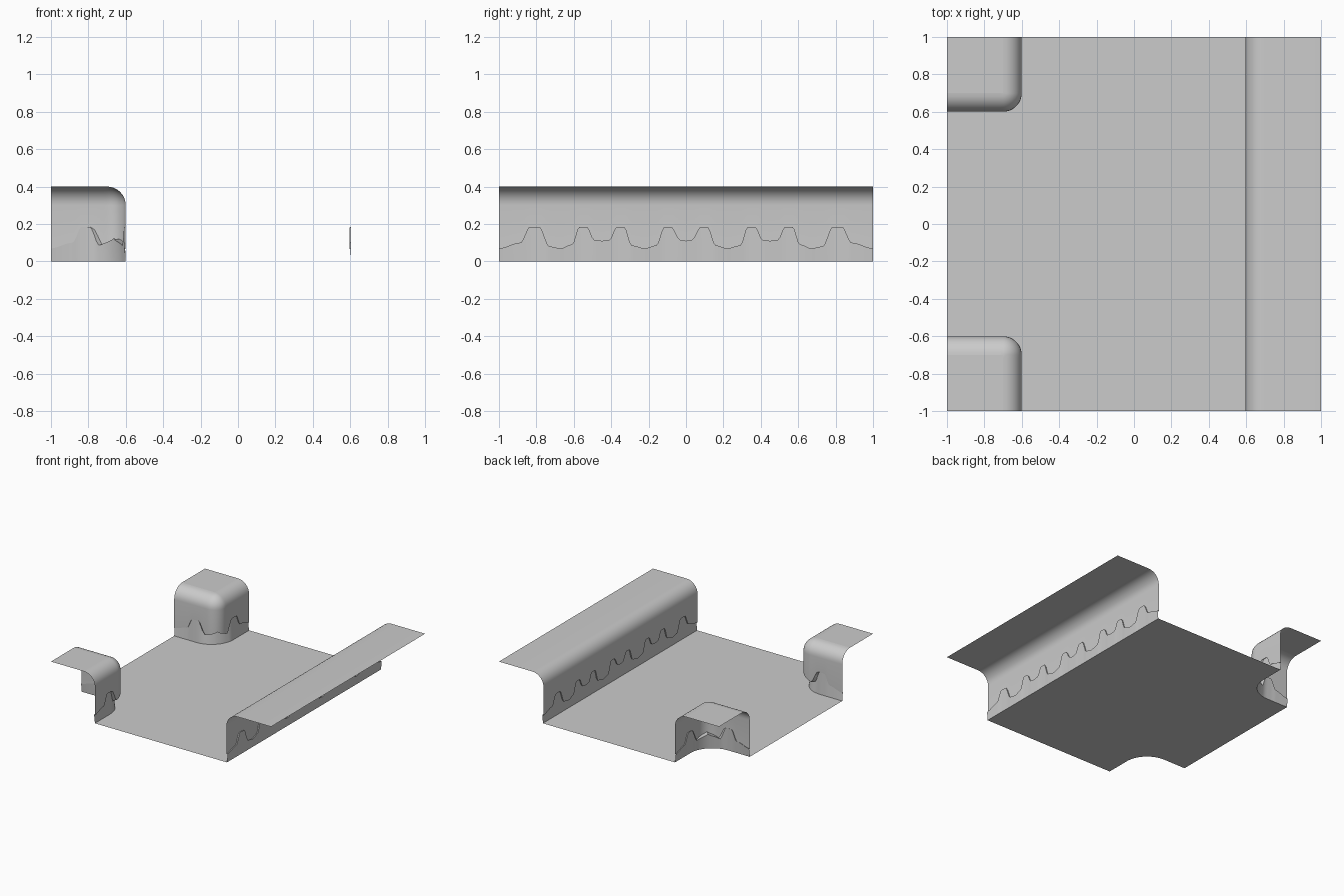
import bpy, bmesh, math

if "Cube" in bpy.data.objects:
    bpy.data.objects.remove(bpy.data.objects["Cube"])

# Wavy trim line: (distance from centre, height)
KEYS = [(0, .11), (.03, .115), (.08, .185), (.115, .185), (.16, .085), (.22, .07),
        (.29, .085), (.33, .185), (.37, .185), (.41, .115), (.45, .11), (.49, .115),
        (.53, .185), (.57, .185), (.61, .09), (.67, .07), (.73, .08), (.785, .185),
        (.835, .185), (.885, .1), (1.0, .07)]


def wave(c):
    c = min(abs(c), 1)
    for (a, za), (b, zb) in zip(KEYS, KEYS[1:]):
        if c <= b:
            t = (c - a) / (b - a)
            return za + (zb - za) * t * t * (3 - 2 * t)
    return KEYS[-1][1]


def make_object(name, bm, smooth=True):
    me = bpy.data.meshes.new(name)
    bm.to_mesh(me)
    bm.free()
    ob = bpy.data.objects.new(name, me)
    bpy.context.collection.objects.link(ob)
    bpy.ops.object.select_all(action='DESELECT')
    ob.select_set(True)
    bpy.context.view_layer.objects.active = ob
    if smooth:
        bpy.ops.object.shade_smooth_by_angle(angle=math.radians(35))
    return ob


def skin(bm, rows):
    """Bridge rows of points, bottom to top, facing the open floor."""
    grid = [[bm.verts.new(p) for p in row] for row in rows]
    for lo, hi in zip(grid, grid[1:]):
        for i in range(len(lo) - 1):
            bm.faces.new((lo[i], hi[i], hi[i + 1], lo[i + 1]))
    bmesh.ops.remove_doubles(bm, verts=bm.verts[:], dist=1e-5)


def lerp(a, b, n):
    return [a + (b - a) * i / n for i in range(n)]


def corner_path(inset, radius):
    """Plan outline of the corner block: leg, rounded corner, leg."""
    e, k = -.6 - inset, -.6 - inset - radius
    leg = [(x, e) for x in lerp(-1, -.8, 24)]
    if radius > .15:
        bend = [(k + radius * math.sin(a), k + radius * math.cos(a))
                for a in lerp(0, math.pi / 2, 24)]
    else:
        bend = [(x, e) for x in lerp(-.8, k, 6)]
        bend += [(k + radius * math.sin(a), k + radius * math.cos(a))
                 for a in lerp(0, math.pi / 2, 12)]
        bend += [(e, y) for y in lerp(k, -.8, 6)]
    return leg + bend + [(e, y) for y in lerp(-.8, -1, 24)] + [(e, -1)]


ROLL = [i * math.pi / 16 for i in range(9)]

# Straight wall with an overhanging upper layer and rolled top
ys = [-1 + i / 100 for i in range(201)]
rows = [[(.6, y, 0) for y in ys],
        [(.605, y, wave(y)) for y in ys],
        [(.595, y, wave(y) - .004) for y in ys]]
rows += [[(.695 - .1 * math.cos(a), y, .3 + .1 * math.sin(a)) for y in ys] for a in ROLL]
rows.append([(1, y, .4) for y in ys])
bm = bmesh.new()
skin(bm, rows)
make_object("long_wall", bm)

# Corner block: widely rounded base under a tighter rounded upper layer
base = corner_path(0, .2)
neck = corner_path(.008, .2)
lip = corner_path(0, .1)
hs = []
for x, y in base:
    c = min(x, y)
    hs.append(wave(c) + .05 * max(0, (c + .74) / .081))
rows = [[(x, y, 0) for x, y in base],
        [(x, y, h) for (x, y), h in zip(neck, hs)],
        [(x, y, h - .004) for (x, y), h in zip(lip, hs)]]
for a in ROLL:
    d = .1 - .1 * math.cos(a)
    rows.append([(x, y, .3 + .1 * math.sin(a)) for x, y in corner_path(d, .1 - d)])
bm = bmesh.new()
skin(bm, rows)
bm.faces.new([bm.verts.new(p) for p in
              ((-1, -1, .4), (-.7, -1, .4), (-.7, -.7, .4), (-1, -.7, .4))])
block = make_object("corner_blocks", bm)
mirror = block.modifiers.new("mirror", 'MIRROR')
mirror.use_axis = (False, True, False)
mirror.use_mirror_merge = False

# Floor with the two corners cut away
outline = [(.6, -1), (.6, 1)] + [(x, -y) for x, y in reversed(base)] + base
bm = bmesh.new()
bm.faces.new([bm.verts.new((x, y, 0)) for x, y in outline])
bmesh.ops.triangulate(bm, faces=bm.faces[:])
make_object("floor", bm, smooth=False)
